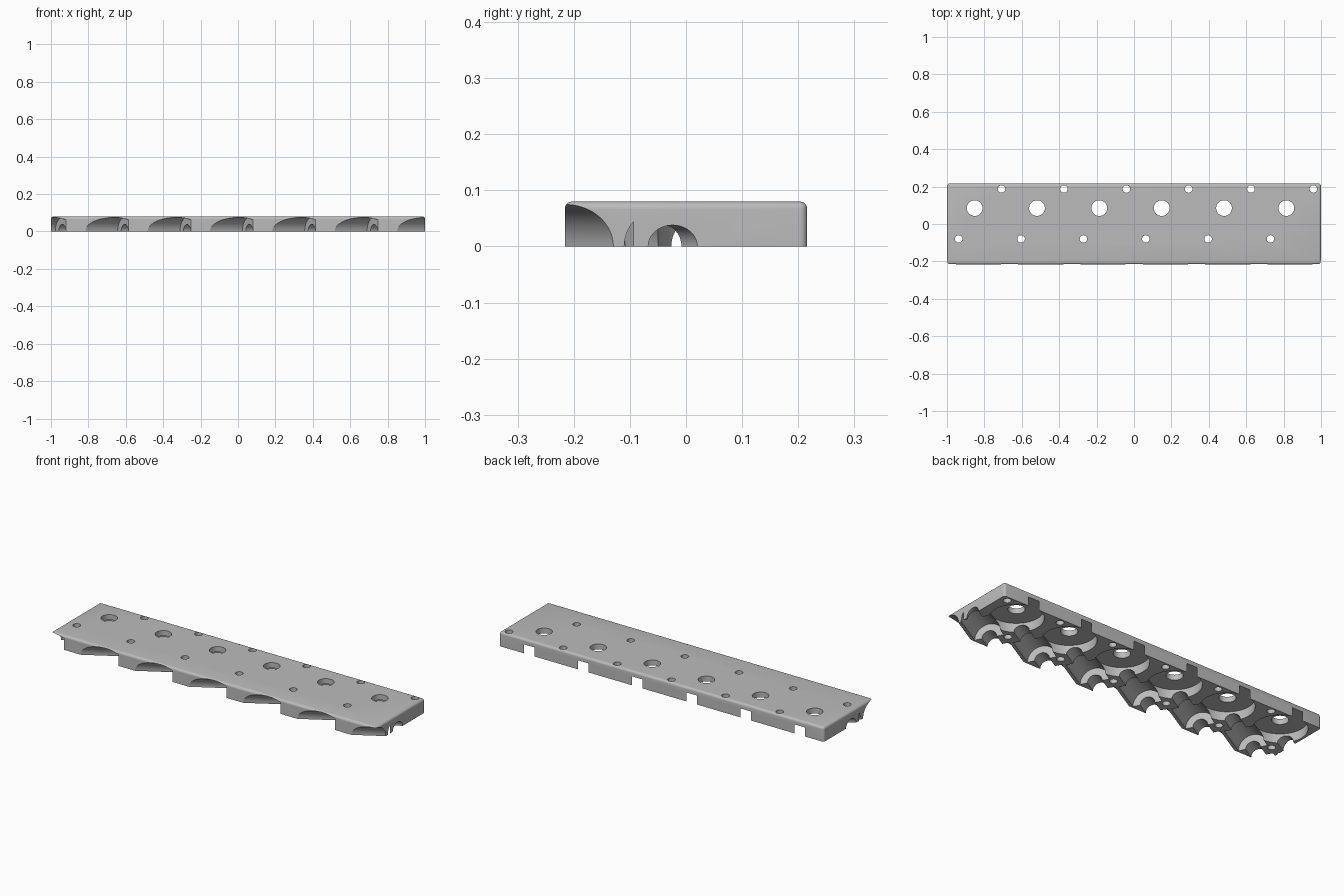
import bpy, bmesh, math
from mathutils import Matrix, Vector

old = bpy.data.objects.get("Cube")
if old:
    bpy.data.objects.remove(old, do_unlink=True)

PITCH = 1 / 3
HALF_DEPTH = 0.216
HEIGHT = 0.08
ANGLE = math.radians(30)
AXIS = Vector((math.cos(ANGLE), math.sin(ANGLE), 0))

grey = bpy.data.materials.new("plain grey")
grey.use_nodes = True
colour = (0.5, 0.5, 0.5, 1)
grey.diffuse_color = colour
grey.node_tree.nodes["Principled BSDF"].inputs["Base Color"].default_value = colour


def make_object(name, bm):
    mesh = bpy.data.meshes.new(name)
    bm.to_mesh(mesh)
    bm.free()
    mesh.materials.append(grey)
    obj = bpy.data.objects.new(name, mesh)
    bpy.context.collection.objects.link(obj)
    return obj


def add_cylinder(bm, start, end, radius, sides):
    direction = end - start
    turn = direction.to_track_quat("Z", "Y").to_matrix().to_4x4()
    bmesh.ops.create_cone(bm, cap_ends=True, segments=sides, radius1=radius, radius2=radius,
                          depth=direction.length,
                          matrix=Matrix.Translation((start + end) / 2) @ turn)


def upright_row(bm, x, y, low, high, radius, sides):
    for i in range(6):
        at = Vector((x + i * PITCH, y, 0))
        add_cylinder(bm, at + Vector((0, 0, low)), at + Vector((0, 0, high)), radius, sides)


def slanted_row(bm, start, end, radius, sides):
    for k in range(-2, 6):
        origin = Vector((-2 / 3 + k * PITCH, -HALF_DEPTH, 0))
        add_cylinder(bm, origin + AXIS * start, origin + AXIS * end, radius, sides)


# Plate with rounded top and corner edges
bm = bmesh.new()
bmesh.ops.create_cube(bm, size=1)
bmesh.ops.scale(bm, vec=(2, 2 * HALF_DEPTH, HEIGHT), verts=bm.verts)
bmesh.ops.translate(bm, vec=(0, 0, HEIGHT / 2), verts=bm.verts)
rounded = [e for e in bm.edges if max(v.co.z for v in e.verts) > HEIGHT / 2]
bmesh.ops.bevel(bm, geom=rounded, offset=0.013, segments=5, profile=0.5, affect="EDGES")
plate = make_object("manifold_plate", bm)

cutters = []

# Front scoops and the wide chambers behind them
bm = bmesh.new()
slanted_row(bm, -0.3, 0.07, 0.075, 64)
slanted_row(bm, 0.15, 0.35, 0.075, 64)
cutters.append(make_object("chamber_cutter", bm))

# Narrow channels leading into the round pockets
bm = bmesh.new()
slanted_row(bm, 0.03, 0.5, 0.038, 40)
cutters.append(make_object("channel_cutter", bm))

# Round pockets underneath, breaking through the back wall
bm = bmesh.new()
upright_row(bm, -0.852, 0.085, -0.05, 0.05, 0.135, 96)
cutters.append(make_object("pocket_cutter", bm))

# Through holes: large centre row, small front and back rows
bm = bmesh.new()
upright_row(bm, -0.852, 0.085, -0.1, 0.2, 0.042, 48)
upright_row(bm, -0.708, 0.187, -0.1, 0.2, 0.02, 32)
upright_row(bm, -0.937, -0.08, -0.1, 0.2, 0.02, 32)
cutters.append(make_object("hole_cutter", bm))

bpy.context.view_layer.objects.active = plate
for cutter in cutters:
    mod = plate.modifiers.new(cutter.name, "BOOLEAN")
    mod.operation = "DIFFERENCE"
    mod.solver = "EXACT"
    mod.object = cutter
    bpy.ops.object.modifier_apply(modifier=mod.name)
    bpy.data.objects.remove(cutter, do_unlink=True)

bpy.ops.object.select_all(action="DESELECT")
plate.select_set(True)
bpy.ops.object.shade_smooth_by_angle(angle=math.radians(30))
